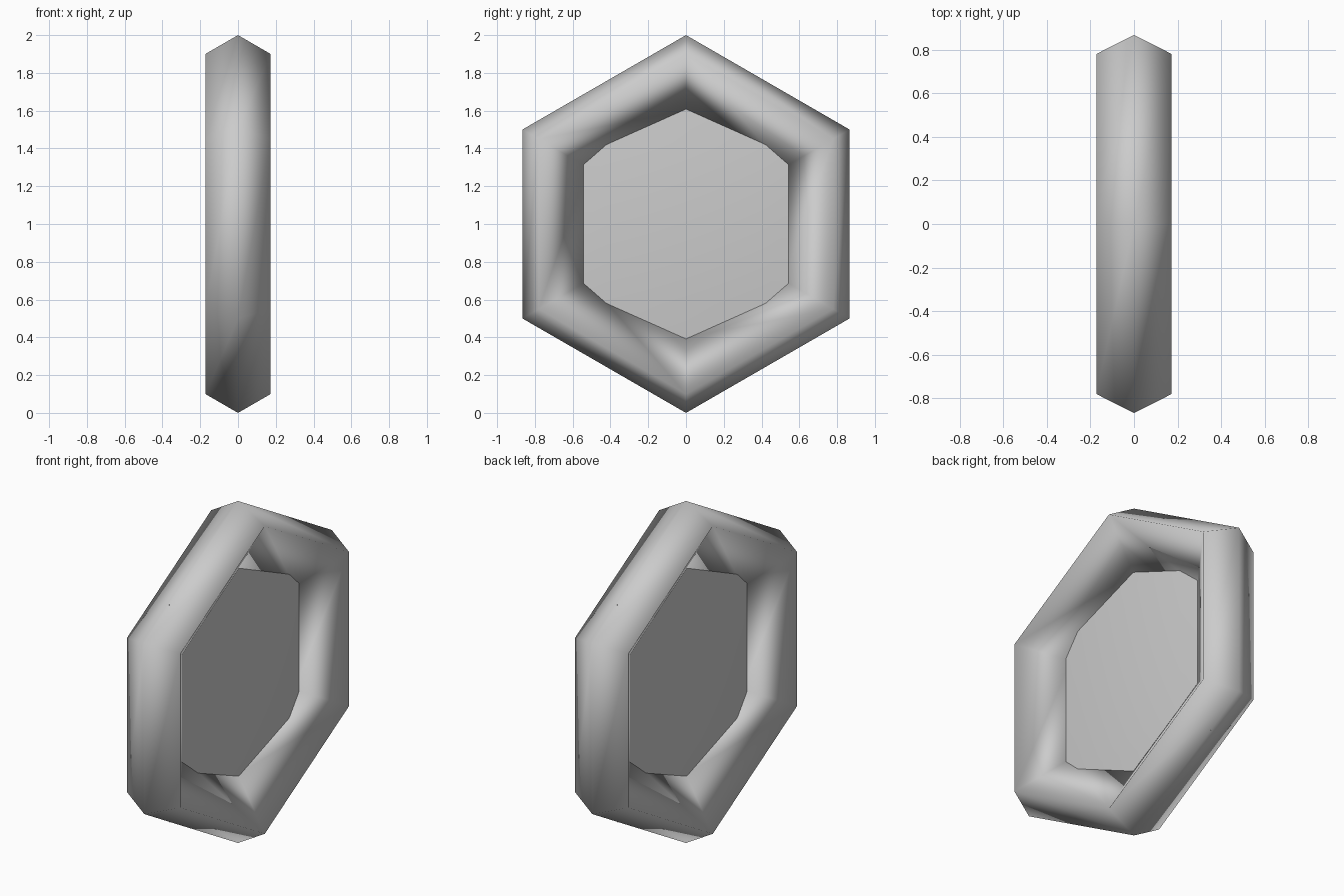
import bpy, bmesh
from math import sin, cos, pi, radians

old = bpy.data.objects.get("Cube")
if old:
    bpy.data.objects.remove(old, do_unlink=True)

# Plain grey used by both parts
grey = bpy.data.materials.new("plain_grey")
grey.use_nodes = True
colour = (0.6, 0.6, 0.6, 1)
grey.diffuse_color = colour
grey.node_tree.nodes["Principled BSDF"].inputs["Base Color"].default_value = colour

CENTRE = 1.0  # height of the ring's axis


def finish(bm, name):
    bmesh.ops.recalc_face_normals(bm, faces=bm.faces)
    mesh = bpy.data.meshes.new(name)
    bm.to_mesh(mesh)
    bm.free()
    mesh.materials.append(grey)
    mesh.shade_smooth()
    obj = bpy.data.objects.new(name, mesh)
    bpy.context.collection.objects.link(obj)
    return obj


def loop(bm, sides, radius, x, turn=0.0):
    """Regular polygon of vertices around the x axis."""
    angles = [turn + 2 * pi * k / sides for k in range(sides)]
    return [bm.verts.new((x, radius * sin(a), CENTRE + radius * cos(a))) for a in angles]


def bridge(bm, a, b):
    n = len(a)
    for k in range(n):
        bm.faces.new((a[k], a[(k + 1) % n], b[(k + 1) % n], b[k]))


# Six-sided ring with a kite cross-section (radius, x)
bm = bmesh.new()
profile = [(1.0, 0), (0.9, 0.173), (0.6, 0), (0.9, -0.173)]
loops = [loop(bm, 6, r, x) for r, x in profile]
for i, ring_loop in enumerate(loops):
    bridge(bm, ring_loop, loops[(i + 1) % len(loops)])
finish(bm, "hexagonal_ring")

# Square centre plate, thinning to a knife edge inside the ring
bm = bmesh.new()
rim = loop(bm, 4, 0.9, 0, pi / 4)
for side in (-1, 1):
    face_loop = loop(bm, 4, 0.6, side * 0.036, pi / 4)
    bridge(bm, rim, face_loop)
    bm.faces.new(face_loop)
plate = finish(bm, "centre_plate")

# Keep the knife edge sharp
bpy.ops.object.select_all(action='DESELECT')
plate.select_set(True)
bpy.context.view_layer.objects.active = plate
bpy.ops.object.shade_smooth_by_angle(angle=radians(30))
